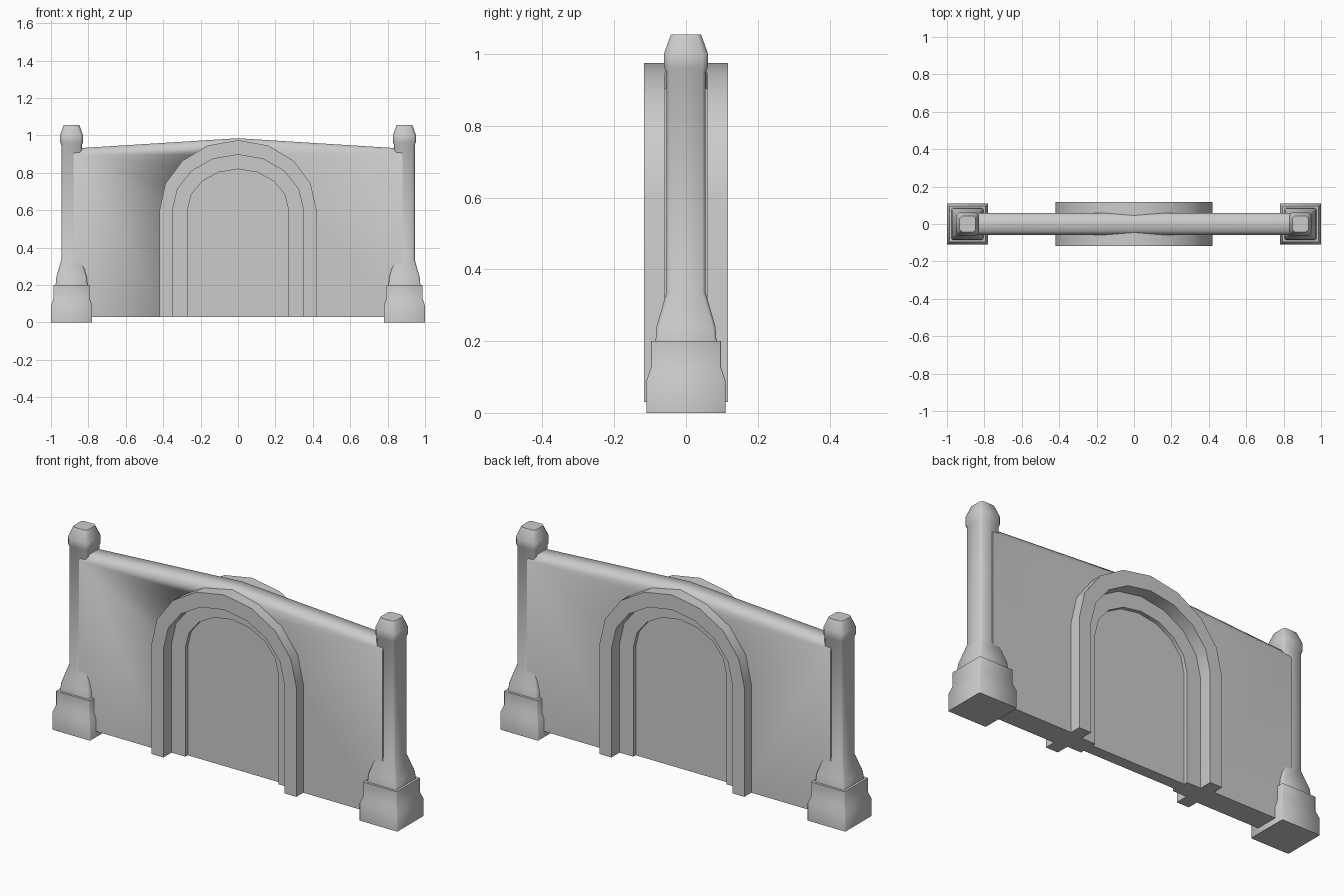
import bpy, bmesh, math

if "Cube" in bpy.data.objects:
    bpy.data.objects.remove(bpy.data.objects["Cube"])


def make(name, rings, close_loop=True, caps=True, angle=40):
    """Skin a list of rings of equal length into one smooth-shaded mesh."""
    bm = bmesh.new()
    vs = [[bm.verts.new(p) for p in r] for r in rings]
    n = len(rings[0])
    for a, b in zip(vs, vs[1:]):
        for i in range(n if close_loop else n - 1):
            j = (i + 1) % n
            bm.faces.new((a[i], a[j], b[j], b[i]))
    if caps:
        bm.faces.new(vs[0])
        bm.faces.new(vs[-1])
    bmesh.ops.recalc_face_normals(bm, faces=bm.faces)
    me = bpy.data.meshes.new(name)
    bm.to_mesh(me)
    bm.free()
    ob = bpy.data.objects.new(name, me)
    bpy.context.collection.objects.link(ob)
    return smooth(ob, angle)


def smooth(ob, angle):
    bpy.ops.object.select_all(action='DESELECT')
    ob.select_set(True)
    bpy.context.view_layer.objects.active = ob
    bpy.ops.object.shade_smooth_by_angle(angle=math.radians(angle))
    return ob


BOTTOM, SPRING = 0.03, 0.60


def arch_path(rx, rz, y):
    """Straight jambs joined by an eight-sided half ellipse."""
    arc = [(rx * math.cos(math.pi * i / 8), y, SPRING + rz * math.sin(math.pi * i / 8))
           for i in range(9)]
    return [(rx, y, BOTTOM)] + arc + [(-rx, y, BOTTOM)]


# Wall with a low central peak and softened top edge
section = [(-0.06, None), (-0.06, -0.03), (-0.038, 0), (0.038, 0), (0.06, -0.03), (0.06, None)]
wall = make("wall", [[(x, y, BOTTOM if d is None else top + d) for y, d in section]
                     for x, top in ((-0.88, 0.93), (0, 0.985), (0.88, 0.93))], angle=60)

# Arched opening cut through the wall
cutter = make("opening_cutter", [[(x, y, z - 0.1 if z == BOTTOM else z)
                                  for x, y, z in arch_path(0.37, 0.32, y)] for y in (-0.3, 0.3)])
cutter.hide_render = True
mod = wall.modifiers.new("opening", 'BOOLEAN')
mod.operation, mod.object, mod.solver = 'DIFFERENCE', cutter, 'EXACT'
bpy.context.view_layer.objects.active = wall
bpy.ops.object.modifier_apply(modifier=mod.name)
bpy.data.objects.remove(cutter)

# Stepped arch surround, standing proud on both faces
outer, mid, inner = (0.42, 0.375), (0.35, 0.297), (0.27, 0.22)
profile = [(outer, -0.117), (mid, -0.117), (mid, -0.05), (inner, -0.05),
           (inner, 0.05), (mid, 0.05), (mid, 0.117), (outer, 0.117)]
paths = [arch_path(*r, y) for r, y in profile]
make("arch_surround", [list(ring) for ring in zip(*paths)])

# Recessed door panel
make("door_panel", [arch_path(0.30, 0.25, y) for y in (-0.03, 0.03)])


# Corner posts: (half width, height, corner chamfer)
POST = [(0.11, 0, 0.003), (0.11, 0.09, 0.003), (0.097, 0.128, 0.003),
        (0.097, 0.2, 0.003), (0.085, 0.2, 0.006), (0.082, 0.24, 0.008),
        (0.055, 0.335, 0.01), (0.055, 0.95, 0.01), (0.062, 0.965, 0.015),
        (0.062, 1.0, 0.015), (0.042, 1.055, 0.012)]


def square(cx, h, z, c):
    k = h - c
    pts = [(h, -k), (h, k), (k, h), (-k, h), (-h, k), (-h, -k), (-k, -h), (k, -h)]
    return [(cx + x, y, z) for x, y in pts]


for side, cx in (("left", -0.89), ("right", 0.89)):
    make(side + "_post", [square(cx, *p) for p in POST], angle=50)
